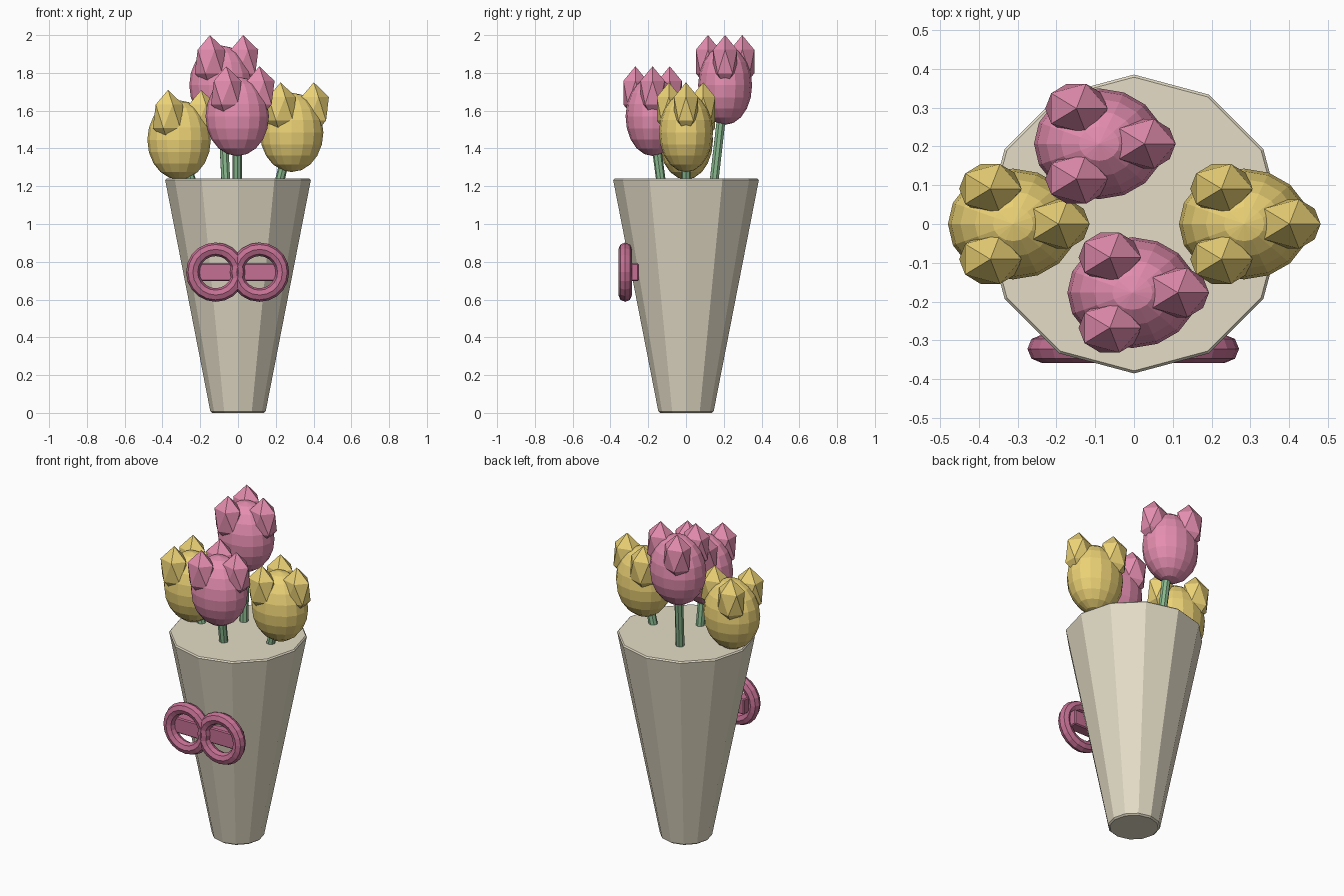
import bpy
from math import sin, cos, pi, radians
from mathutils import Vector

if "Cube" in bpy.data.objects:
    bpy.data.objects.remove(bpy.data.objects["Cube"])


def material(name, rgb):
    m = bpy.data.materials.new(name)
    m.diffuse_color = (*rgb, 1)
    m.use_nodes = True
    m.node_tree.nodes["Principled BSDF"].inputs["Base Color"].default_value = m.diffuse_color
    return m


CREAM = material("cream", (0.78, 0.72, 0.57))
GREEN = material("green", (0.25, 0.48, 0.27))
PINK = material("pink", (0.78, 0.27, 0.43))
YELLOW = material("yellow", (0.83, 0.64, 0.18))
ROSE = material("rose", (0.55, 0.16, 0.29))


def finish(name, mat, scale=(1, 1, 1), bevel=0):
    ob = bpy.context.object
    ob.name = name
    ob.scale = scale
    ob.data.materials.append(mat)
    if bevel:
        bpy.ops.object.transform_apply(location=False, rotation=False, scale=True)
        b = ob.modifiers.new("bevel", 'BEVEL')
        b.width = bevel
        b.segments = 1
    return ob


# Tapered twelve-sided wrap
bpy.ops.mesh.primitive_cone_add(vertices=12, radius1=0.145, radius2=0.387,
                                depth=1.24, location=(0, 0, 0.62))
finish("wrap", CREAM, bevel=0.008)


def tulip(name, x, y, bottom, mat):
    centre = Vector((x, y, bottom + 0.21))
    # Leaning stem, running down into the wrap
    foot = Vector((x * 0.62, y * 0.62, 1.05))
    axis = centre - foot
    bpy.ops.mesh.primitive_cylinder_add(vertices=8, radius=0.025, depth=axis.length,
                                        location=(centre + foot) / 2,
                                        rotation=axis.to_track_quat('Z', 'Y').to_euler())
    finish(name + "_stem", GREEN)
    # Bud
    bpy.ops.mesh.primitive_uv_sphere_add(segments=16, ring_count=10, radius=1,
                                         location=centre)
    finish(name + "_bud", mat, (0.168, 0.143, 0.21))
    # Three petal tips
    for i in range(3):
        a = i * 2 * pi / 3
        offset = Vector((0.117 * cos(a), 0.105 * sin(a), 0.125))
        bpy.ops.mesh.primitive_ico_sphere_add(subdivisions=1, radius=1,
                                              location=centre + offset)
        finish(f"{name}_petal_{i + 1}", mat, (0.09, 0.075, 0.14))


tulip("left_tulip", -0.312, 0, 1.235, YELLOW)
tulip("right_tulip", 0.284, 0, 1.275, YELLOW)
tulip("front_tulip", -0.004, -0.177, 1.36, PINK)
tulip("back_tulip", -0.09, 0.207, 1.525, PINK)

# Bow loops and the band behind them
for side, label in ((-1, "left"), (1, "right")):
    bpy.ops.mesh.primitive_torus_add(major_radius=0.121, minor_radius=0.036,
                                     major_segments=20, minor_segments=8,
                                     location=(side * 0.116 - 0.002, -0.322, 0.745),
                                     rotation=(radians(90), 0, 0))
    finish(label + "_bow_loop", ROSE)
bpy.ops.mesh.primitive_cube_add(size=1, location=(0, -0.287, 0.745))
finish("bow_band", ROSE, (0.44, 0.074, 0.095), bevel=0.006)
